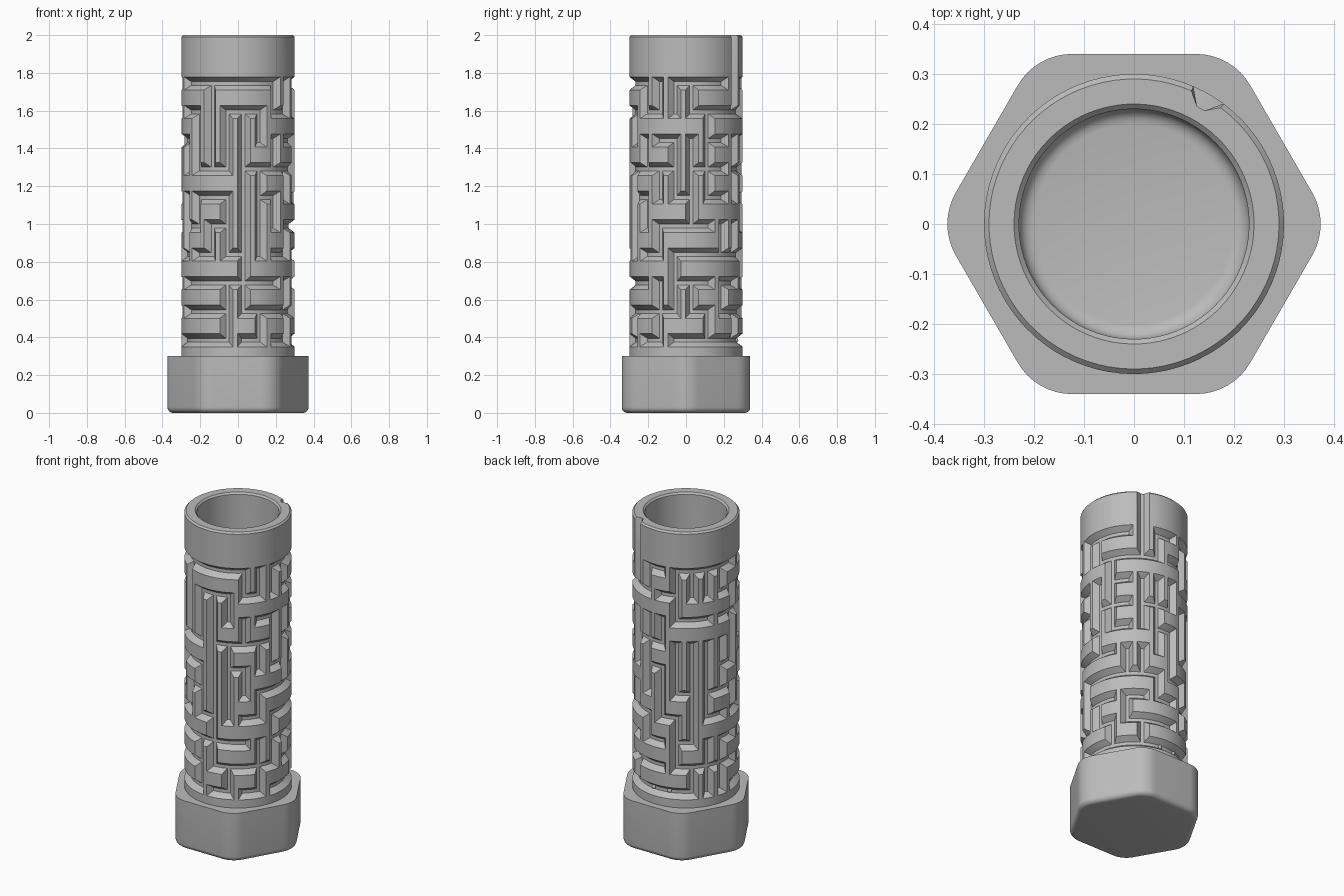
import bpy, bmesh, math, random
from math import sin, cos, pi, radians
from mathutils import Vector

cube = bpy.data.objects.get("Cube")
if cube:
    bpy.data.objects.remove(cube)

grey = bpy.data.materials.new("plain_grey")
grey.use_nodes = True
grey.diffuse_color = (0.5, 0.5, 0.5, 1)
grey.node_tree.nodes["Principled BSDF"].inputs["Base Color"].default_value = (0.5, 0.5, 0.5, 1)

COLS, ROWS = 20, 10
RADIUS, DEPTH = 0.3, 0.033
LOW, PITCH = 0.385, 0.151          # lowest groove height and row spacing
OFFSETS = (-0.035, -0.01, 0.01, 0.035)  # groove edges and floor edges
START = radians(60)                # entry slot direction


def finish(name, bm):
    mesh = bpy.data.meshes.new(name)
    bm.to_mesh(mesh)
    bm.free()
    mesh.materials.append(grey)
    ob = bpy.data.objects.new(name, mesh)
    bpy.context.collection.objects.link(ob)
    bpy.ops.object.select_all(action='DESELECT')
    ob.select_set(True)
    bpy.context.view_layer.objects.active = ob
    bpy.ops.object.shade_smooth_by_angle(angle=radians(30))
    return ob


def carve_maze():
    """Spanning tree over the wrapped grid; rows count down from the top."""
    runs = [  # column, row -> column, row
        (12, 1, 12, 7), (11, 1, 13, 1), (11, 1, 11, 3), (13, 1, 13, 2),
        (10, 0, 10, 3), (9, 3, 10, 3), (10, 0, 14, 0), (14, 0, 14, 1),
        (12, 3, 14, 3), (13, 3, 13, 6), (9, 4, 11, 4), (11, 4, 11, 6),
        (8, 7, 14, 7), (9, 8, 11, 8), (12, 8, 14, 8), (9, 9, 11, 9),
        (13, 8, 13, 9), (17, 0, 17, 1), (17, 1, 19, 1), (17, 0, 19, 0),
        (16, 2, 16, 4), (17, 2, 17, 5), (15, 5, 18, 5), (16, 6, 18, 6),
        (18, 2, 18, 4), (18, 2, 19, 2), (1, 9, 3, 9),
    ]
    wanted = []
    for c, r, c2, r2 in runs:
        if r == r2:
            wanted += [(i, r, 'R') for i in range(c, c2)]
        else:
            wanted += [(c, j, 'D') for j in range(r, r2)]
    rest = [(c, r, d) for c in range(COLS) for r in range(ROWS)
            for d in 'RD' if d == 'R' or r < ROWS - 1]
    random.seed(4)
    random.shuffle(rest)
    parent = {(c, r): (c, r) for c in range(COLS) for r in range(ROWS)}

    def root(n):
        while parent[n] != n:
            n = parent[n]
        return n

    links = {(0, -1, 'D')}         # entry slot through the rim
    for c, r, d in wanted + rest:
        a = root((c, r))
        b = root(((c + 1) % COLS, r) if d == 'R' else (c, r + 1))
        if a != b:
            parent[a] = b
            links.add((c, r, d))
    return links


links = carve_maze()


def is_floor(c, a, r, b):
    across, along = a in (1, 2), b in (1, 2)
    if across and along:
        return True
    if along:
        return ((c if a == 3 else (c - 1) % COLS), r, 'R') in links
    if across:
        return (c, (r - 1 if b == 3 else r), 'D') in links
    return False


# Maze tube: a stack of rings, outside, over the rim, down the bore
angles = [START + c * 2 * pi / COLS + o / RADIUS for c in range(COLS) for o in OFFSETS]
N = len(angles)
bm = bmesh.new()
rings = []


def add_ring(z, radii):
    rings.append([bm.verts.new((r * cos(t), r * sin(t), z)) for r, t in zip(radii, angles)])


add_ring(0.28, [RADIUS] * N)
for q in range(ROWS):
    for b in range(4):
        add_ring(LOW + q * PITCH + OFFSETS[b],
                 [RADIUS - DEPTH * is_floor(j // 4, j % 4, ROWS - 1 - q, b) for j in range(N)])
for z, rad in ((1.99, RADIUS), (2.0, RADIUS - 0.01)):
    add_ring(z, [RADIUS - DEPTH if j in (1, 2) else rad for j in range(N)])
bore = [(2.0, 0.24), (1.99, 0.23)]
bore += [(0.09 - 0.03 * sin(k * pi / 8), 0.2 + 0.03 * cos(k * pi / 8)) for k in range(5)]
for z, rad in bore:
    add_ring(z, [rad] * N)

for i in range(len(rings) - 1):
    row = i - 1                    # first ring is the plain neck
    for j in range(N):
        k = (j + 1) % N
        p, q, r, s = rings[i][j], rings[i][k], rings[i + 1][k], rings[i + 1][j]
        corner = 0 <= row < ROWS * 4 and row % 2 == 0 and j % 2 == 0 and j % 4 != 1
        if corner and row % 4 in (0, 2):
            # mitre each groove corner along its diagonal
            if row % 4 == j % 4:
                bm.faces.new((p, q, r))
                bm.faces.new((p, r, s))
            else:
                bm.faces.new((p, q, s))
                bm.faces.new((q, r, s))
        else:
            bm.faces.new((p, q, r, s))
bm.faces.new(rings[-1])
finish("maze_tube", bm)

# Hexagonal base with rounded corners and a rounded lower edge
APOTHEM, ROUND, FILLET, STEPS = 0.34, 0.125, 0.03, 8
centre = (APOTHEM - ROUND) / cos(pi / 6)


def hex_outline(inset):
    pts = []
    for side in range(6):
        t = side * pi / 3
        for k in range(STEPS + 1):
            u = t + (k / STEPS - 0.5) * pi / 3
            pts.append((centre * cos(t) + (ROUND - inset) * cos(u),
                        centre * sin(t) + (ROUND - inset) * sin(u)))
    return pts


bm = bmesh.new()
loops = []
for k in range(7):
    t = k * pi / 12
    loops.append([bm.verts.new((x, y, FILLET * (1 - cos(t))))
                  for x, y in hex_outline(FILLET * (1 - sin(t)))])
loops.append([bm.verts.new((x, y, 0.3)) for x, y in hex_outline(0)])
loops.append([bm.verts.new((*(Vector(p).normalized() * 0.28), 0.3)) for p in hex_outline(0)])
for lo, hi in zip(loops, loops[1:]):
    for j in range(len(lo)):
        k = (j + 1) % len(lo)
        bm.faces.new((lo[j], lo[k], hi[k], hi[j]))
bm.faces.new(loops[0][::-1])
finish("hex_base", bm)

# Small click bumps in the lowest groove
for side, deg in (("right", 83), ("left", 105)):
    bm = bmesh.new()
    bmesh.ops.create_uvsphere(bm, u_segments=12, v_segments=8, radius=0.012)
    ob = finish("click_bump_" + side, bm)
    t = radians(deg)
    ob.location = ((RADIUS - DEPTH) * cos(t), (RADIUS - DEPTH) * sin(t), LOW)
